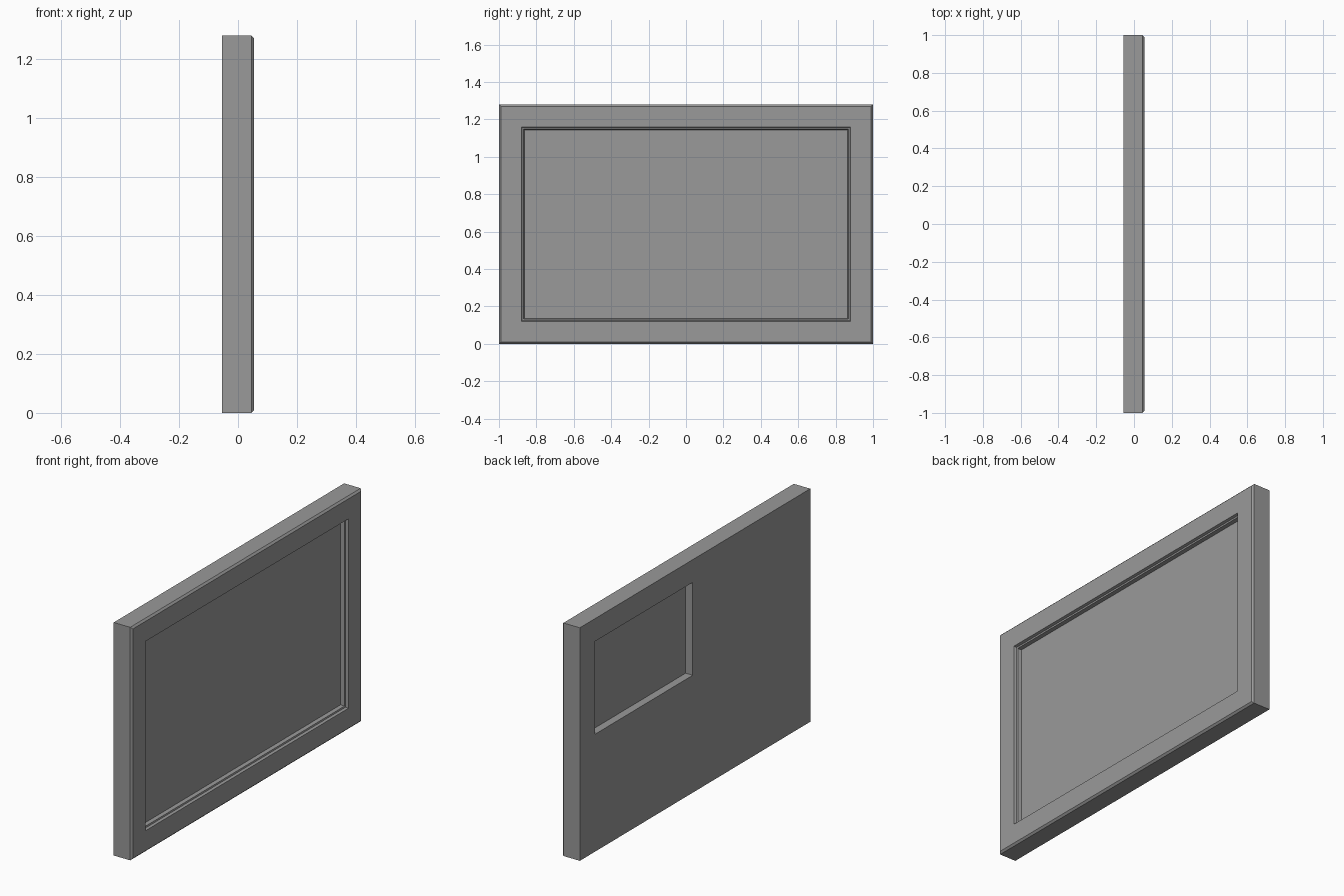
import bpy
import bmesh

# Remove the default cube
cube = bpy.data.objects.get("Cube")
if cube:
    bpy.data.objects.remove(cube, do_unlink=True)

# Single flat grey
grey = bpy.data.materials.new("mid_grey")
grey.use_nodes = True
colour = (0.32, 0.32, 0.32, 1)
grey.diffuse_color = colour
grey.node_tree.nodes["Principled BSDF"].inputs["Base Color"].default_value = colour

HEIGHT, HALF_W, HALF_T = 1.28, 1.0, 0.055
BEVEL = 0.01


def ring(bm, x, y0, y1, z0, z1):
    """Rectangular loop of vertices in the plane at depth x."""
    return [bm.verts.new((x, y, z)) for y, z in ((y0, z0), (y1, z0), (y1, z1), (y0, z1))]


def inset_ring(bm, x, margin):
    """Loop set in from the outer silhouette by a margin."""
    return ring(bm, x, margin - HALF_W, HALF_W - margin, margin, HEIGHT - margin)


def loft(name, make_rings):
    """Skin successive loops into a closed solid."""
    bm = bmesh.new()
    rings = make_rings(bm)
    for a, b in zip(rings, rings[1:]):
        for i in range(4):
            j = (i + 1) % 4
            bm.faces.new((a[i], a[j], b[j], b[i]))
    bm.faces.new(rings[0])
    bm.faces.new(rings[-1])
    bmesh.ops.recalc_face_normals(bm, faces=bm.faces)
    mesh = bpy.data.meshes.new(name)
    bm.to_mesh(mesh)
    bm.free()
    mesh.materials.append(grey)
    obj = bpy.data.objects.new(name, mesh)
    bpy.context.collection.objects.link(obj)
    return obj


def panel_rings(bm):
    niche = (0.02, 0.87, 0.645, 1.155)
    return [
        # Pocket in the back: floor, then opening
        ring(bm, -HALF_T + 0.043, *niche),
        ring(bm, -HALF_T, *niche),
        # Outer casing with a chamfered front rim
        inset_ring(bm, -HALF_T, 0),
        inset_ring(bm, HALF_T - BEVEL, 0),
        inset_ring(bm, HALF_T, BEVEL),
        # Stepped recess down to the sunken screen
        inset_ring(bm, HALF_T, 0.12),
        inset_ring(bm, HALF_T - 0.014, 0.124),
        inset_ring(bm, HALF_T - 0.016, 0.132),
        inset_ring(bm, HALF_T - 0.036, 0.136),
    ]


loft("framed_panel", panel_rings)
